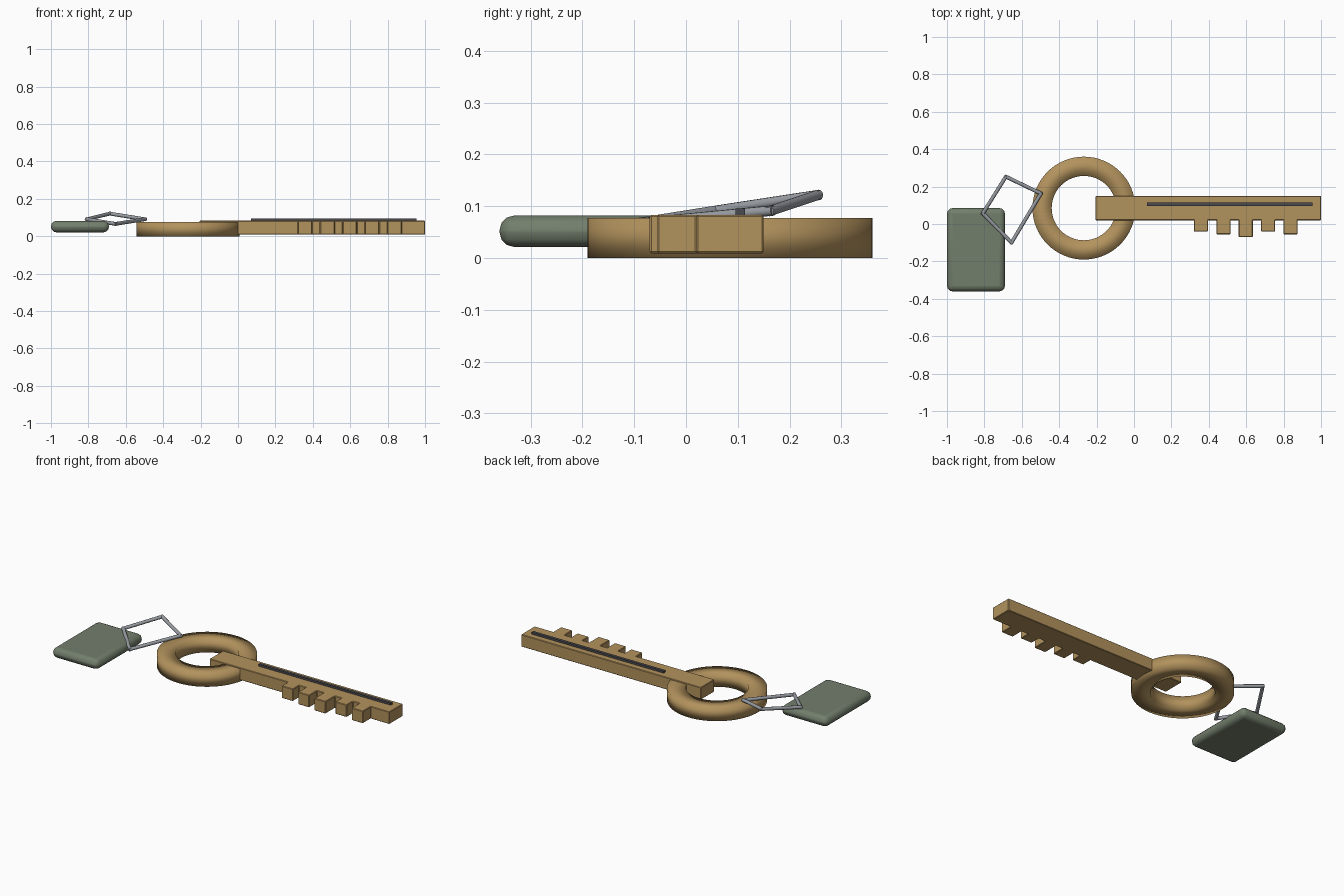
import bpy, bmesh, math
from mathutils import Vector

if "Cube" in bpy.data.objects:
    bpy.data.objects.remove(bpy.data.objects["Cube"])


def material(name, rgb):
    m = bpy.data.materials.new(name)
    m.diffuse_color = (*rgb, 1)
    m.use_nodes = True
    m.node_tree.nodes["Principled BSDF"].inputs["Base Color"].default_value = m.diffuse_color
    return m


brass = material("brass", (0.45, 0.29, 0.11))
steel = material("steel", (0.32, 0.34, 0.37))
dark = material("dark_metal", (0.07, 0.07, 0.08))
green = material("tag_green", (0.17, 0.21, 0.15))


def make_object(name, bm, mat):
    bmesh.ops.recalc_face_normals(bm, faces=bm.faces)
    me = bpy.data.meshes.new(name)
    bm.to_mesh(me)
    bm.free()
    ob = bpy.data.objects.new(name, me)
    bpy.context.collection.objects.link(ob)
    me.materials.append(mat)
    return ob


def smooth(ob, angle):
    bpy.ops.object.select_all(action='DESELECT')
    ob.select_set(True)
    bpy.context.view_layer.objects.active = ob
    bpy.ops.object.shade_smooth_by_angle(angle=math.radians(angle))


def bevel(ob, width, segments):
    mod = ob.modifiers.new("bevel", 'BEVEL')
    mod.width = width
    mod.segments = segments
    mod.limit_method = 'ANGLE'


def prism(name, outline, z0, z1, mat):
    bm = bmesh.new()
    face = bm.faces.new([bm.verts.new((x, y, z0)) for x, y in outline])
    top = bmesh.ops.extrude_face_region(bm, geom=[face])["geom"]
    bmesh.ops.translate(bm, vec=(0, 0, z1 - z0),
                        verts=[v for v in top if isinstance(v, bmesh.types.BMVert)])
    return make_object(name, bm, mat)


def box(name, x0, x1, y0, y1, z0, z1, mat):
    return prism(name, [(x0, y0), (x1, y0), (x1, y1), (x0, y1)], z0, z1, mat)


# key shaft with teeth cut into one outline
outline = [(-0.205, 0.15), (-0.205, 0.02)]
for i, depth in enumerate((-0.04, -0.055, -0.07, -0.04, -0.055)):
    x = 0.32 + 0.12 * i
    outline += [(x, 0.02), (x, depth), (x + 0.075, depth), (x + 0.075, 0.02)]
outline += [(1.0, 0.02), (1.0, 0.15)]
shaft = prism("key_shaft", outline, 0.009, 0.083, brass)
bevel(shaft, 0.003, 1)

# dark strip along the shaft
box("shaft_strip", 0.07, 0.955, 0.096, 0.114, 0.078, 0.095, dark)

# bow ring: square section turned around the ring axis
bm = bmesh.new()
N = 64
section = [(0.275, 0), (0.275, 0.077), (0.172, 0.077), (0.172, 0)]
rings = []
for i in range(N):
    a = 2 * math.pi * i / N
    rings.append([bm.verts.new((-0.268 + r * math.cos(a), 0.085 + r * math.sin(a), z))
                  for r, z in section])
for i in range(N):
    p, q = rings[i], rings[(i + 1) % N]
    for j in range(4):
        k = (j + 1) % 4
        bm.faces.new((p[j], q[j], q[k], p[k]))
for f in bm.faces:
    f.smooth = True
make_object("bow_ring", bm, brass)

# wire link: four rods joined end to end
corners = [Vector(c) for c in ((-0.685, 0.253, 0.121), (-0.498, 0.163, 0.091),
                               (-0.655, -0.1, 0.066), (-0.808, 0.057, 0.091))]
bm = bmesh.new()
for a, b in zip(corners, corners[1:] + corners[:1]):
    d = b - a
    rod = bmesh.ops.create_cone(bm, cap_ends=True, segments=12, radius1=0.01,
                                radius2=0.01, depth=d.length + 0.012)["verts"]
    mat = d.to_track_quat('Z', 'Y').to_matrix().to_4x4()
    mat.translation = (a + b) / 2
    bmesh.ops.transform(bm, matrix=mat, verts=rod)
smooth(make_object("wire_link", bm, steel), 40)

# rounded tag
tag = box("tag", -1.0, -0.69, -0.36, 0.085, 0.021, 0.082, green)
bevel(tag, 0.029, 3)
smooth(tag, 35)
